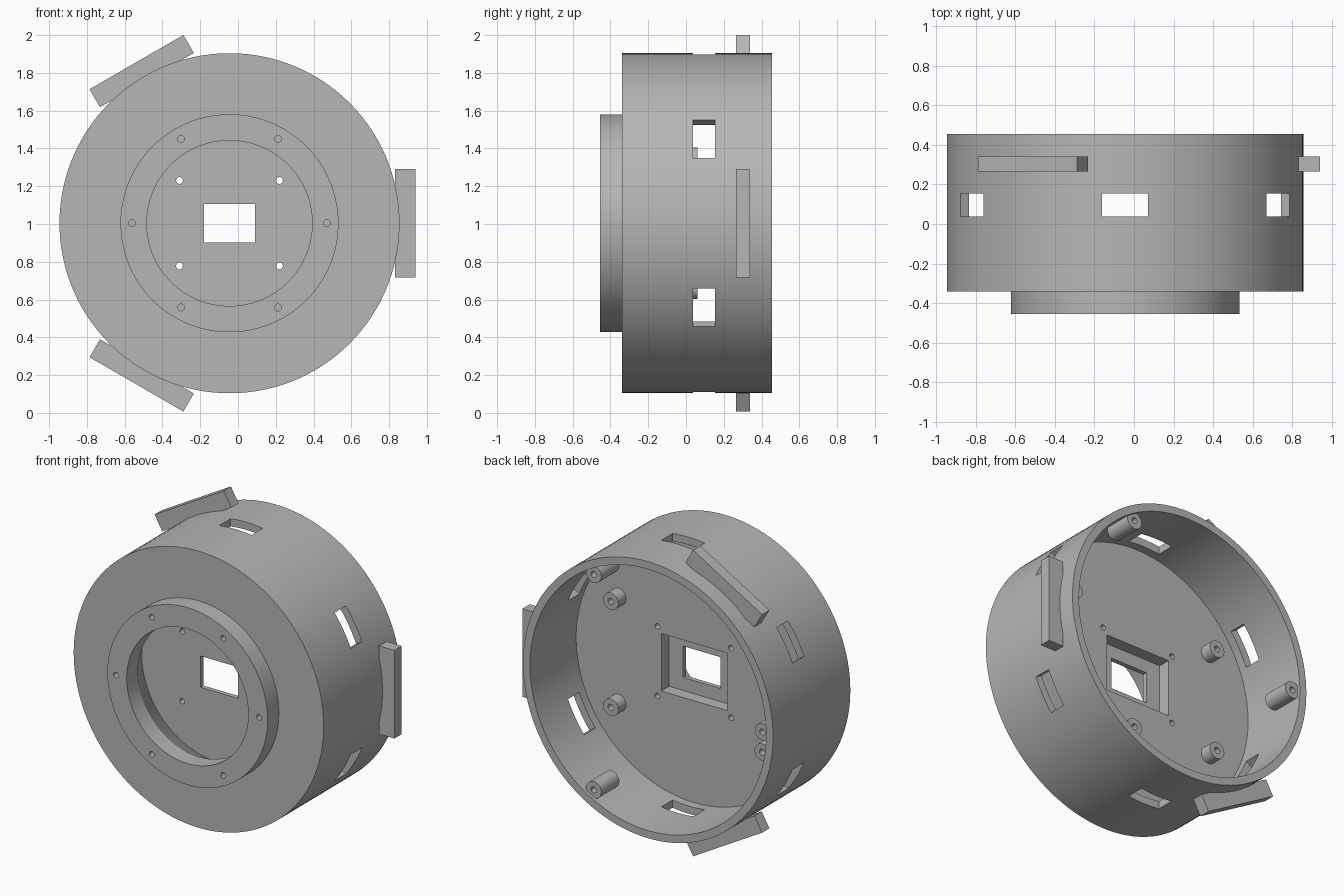
import bpy, bmesh
from math import cos, sin, pi, radians
from mathutils import Matrix, Vector

if "Cube" in bpy.data.objects:
    bpy.data.objects.remove(bpy.data.objects["Cube"])

CX, CZ = -0.045, 1.004          # axis of the housing, running along y
FLOOR, BACK = -0.02, 0.455      # inner floor and rear rim

grey = bpy.data.materials.new("plain grey")
grey.use_nodes = True
colour = (0.47, 0.47, 0.47, 1)
grey.diffuse_color = colour
grey.node_tree.nodes["Principled BSDF"].inputs["Base Color"].default_value = colour


def finish(name, bm):
    bmesh.ops.recalc_face_normals(bm, faces=bm.faces)
    mesh = bpy.data.meshes.new(name)
    bm.to_mesh(mesh)
    bm.free()
    mesh.materials.append(grey)
    obj = bpy.data.objects.new(name, mesh)
    bpy.context.collection.objects.link(obj)
    return obj


def smooth(obj):
    bpy.ops.object.select_all(action='DESELECT')
    obj.select_set(True)
    bpy.context.view_layer.objects.active = obj
    bpy.ops.object.shade_smooth_by_angle(angle=radians(25))


def revolve(name, profile, dx=0, dz=0, steps=32):
    """Turn (radius, y) points about an axis parallel to y."""
    bm = bmesh.new()
    verts = [bm.verts.new((r, y, 0)) for r, y in profile]
    edges = [bm.edges.new(pair) for pair in zip(verts, verts[1:])]
    bmesh.ops.spin(bm, geom=verts + edges, cent=(0, 0, 0), axis=(0, 1, 0),
                   angle=2 * pi, steps=steps)
    bmesh.ops.remove_doubles(bm, verts=bm.verts, dist=0.0001)
    bmesh.ops.translate(bm, verts=bm.verts, vec=(CX + dx, 0, CZ + dz))
    return finish(name, bm)


def add_box(bm, radial, y, half_width, angle=0):
    """Box spanning a radial and a y range, turned about the housing axis."""
    size = (radial[1] - radial[0], y[1] - y[0], 2 * half_width)
    mid = Vector((sum(radial) / 2, sum(y) / 2, 0))
    bmesh.ops.create_cube(bm, size=1, matrix=(
        Matrix.Translation((CX, 0, CZ)) @ Matrix.Rotation(-angle, 4, 'Y')
        @ Matrix.Translation(mid) @ Matrix.Diagonal((*size, 1))))


def add_drill(bm, dx, dz, y, radius):
    bmesh.ops.create_cone(bm, cap_ends=True, segments=24, radius1=radius,
                          radius2=radius, depth=y[1] - y[0], matrix=(
        Matrix.Translation((CX + dx, sum(y) / 2, CZ + dz))
        @ Matrix.Rotation(pi / 2, 4, 'X')))


def cut(target, bm):
    cutter = finish("cutter", bm)
    cutter.hide_render = True
    mod = target.modifiers.new("cut", 'BOOLEAN')
    mod.operation, mod.solver, mod.object = 'DIFFERENCE', 'EXACT', cutter
    bpy.context.view_layer.objects.active = target
    bpy.ops.object.modifier_apply(modifier=mod.name)
    bpy.data.objects.remove(cutter)


def ring(count, radius, start=0):
    for i in range(count):
        a = start + 2 * pi * i / count
        yield a, radius * cos(a), radius * sin(a)


# Housing: drum with raised front collar and a flared recess behind it
housing = revolve("housing", [
    (0, -0.13), (0.557, -0.13), (0.438, -0.34), (0.438, -0.455),
    (0.577, -0.455), (0.577, -0.34), (0.9, -0.34), (0.9, BACK),
    (0.85, BACK), (0.85, FLOOR), (0, FLOOR)], steps=120)

# Side slots, collar screw holes, floor holes and rear pocket
bm = bmesh.new()
for a, _, _ in ring(6, 1, pi / 6):
    add_box(bm, (0.7, 1.0), (0.037, 0.153), 0.116, a)
for _, dx, dz in ring(6, 0.515):
    add_drill(bm, dx, dz, (-0.5, -0.34), 0.018)
for sx in (-1, 1):
    for sz in (-1, 1):
        add_drill(bm, sx * 0.265, sz * 0.2265, (-0.2, 0.05), 0.018)
add_box(bm, (-0.237, 0.237), (-0.1, 0.05), 0.187)
cut(housing, bm)

# Window through the thin web left in front of the pocket
bm = bmesh.new()
add_box(bm, (-0.135, 0.135), (-0.2, 0.02), 0.102)
cut(housing, bm)
smooth(housing)


# Screw posts: hollow at the rear end
def post(name, dx, dz, front, rear, radius, depth):
    smooth(revolve(name, [
        (0, front), (radius, front), (radius, rear), (0.02, rear),
        (0.02, rear - depth), (0, rear - depth)], dx, dz))


for i, (_, dx, dz) in enumerate(ring(3, 0.81, pi / 3)):
    post(f"rim_post_{i + 1}", dx, dz, 0.25, 0.435, 0.055, 0.12)
for sx, side in ((-1, "right"), (1, "left")):
    for sz, level in ((-1, "lower"), (1, "upper")):
        post(f"floor_post_{level}_{side}", sx * 0.545, sz * 0.345,
             FLOOR - 0.02, 0.06, 0.055, 0.07)

# Outer mounting blocks
for i, (a, _, _) in enumerate(ring(3, 1)):
    bm = bmesh.new()
    add_box(bm, (0.875, 0.985), (0.265, 0.34), 0.287, a)
    finish(f"mounting_block_{i + 1}", bm)
